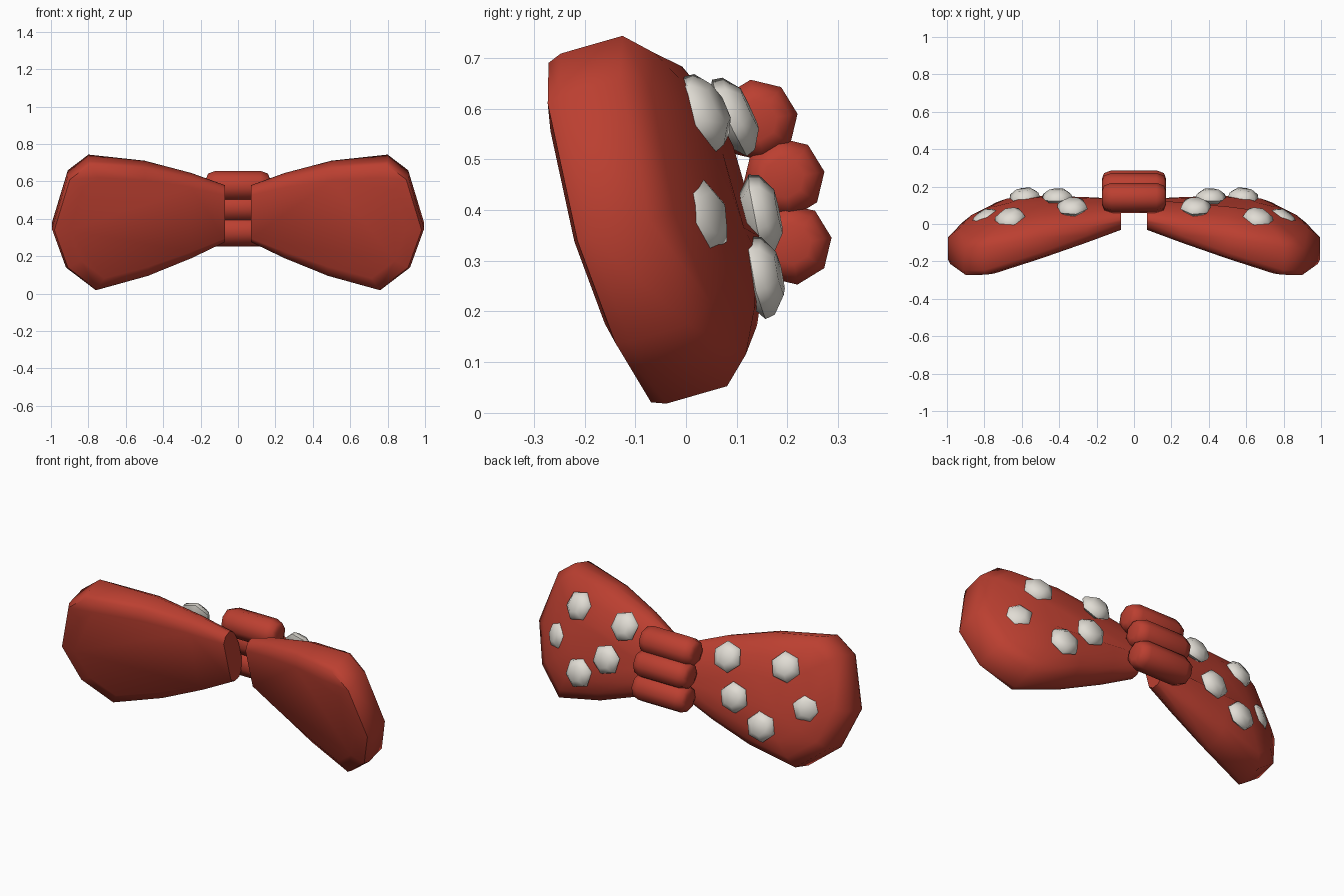
import bpy, bmesh, math
from mathutils import Vector, Matrix

cube = bpy.data.objects.get("Cube")
if cube:
    bpy.data.objects.remove(cube, do_unlink=True)


def material(name, rgb):
    m = bpy.data.materials.new(name)
    m.use_nodes = True
    m.diffuse_color = (*rgb, 1)
    bsdf = next(n for n in m.node_tree.nodes if n.type == 'BSDF_PRINCIPLED')
    bsdf.inputs["Base Color"].default_value = (*rgb, 1)
    bsdf.inputs["Roughness"].default_value = 0.7
    return m


red = material("red fabric", (0.5, 0.05, 0.03))
white = material("off white", (0.75, 0.72, 0.66))


def loft(name, rings, mat, matrix, angle):
    """Bridge equal rings of points, cap both ends, shade smooth."""
    bm = bmesh.new()
    loops = [[bm.verts.new(p) for p in ring] for ring in rings]
    n = len(loops[0])
    for a, b in zip(loops, loops[1:]):
        for i in range(n):
            j = (i + 1) % n
            bm.faces.new((a[i], a[j], b[j], b[i]))
    bm.faces.new(loops[0])
    bm.faces.new(loops[-1])
    bm.transform(matrix)
    bmesh.ops.recalc_face_normals(bm, faces=bm.faces)
    mesh = bpy.data.meshes.new(name)
    bm.to_mesh(mesh)
    bm.free()
    mesh.materials.append(mat)
    ob = bpy.data.objects.new(name, mesh)
    bpy.context.collection.objects.link(ob)
    bpy.ops.object.select_all(action='DESELECT')
    ob.select_set(True)
    bpy.context.view_layer.objects.active = ob
    bpy.ops.object.shade_smooth_by_angle(angle=math.radians(angle))
    return ob


def lathe(profile, sides, turn=0.0):
    """Rings around the z axis from (radius, height) pairs."""
    step = math.tau / sides
    return [[(r * math.cos(step * (i + turn)), r * math.sin(step * (i + turn)), h)
             for i in range(sides)] for r, h in profile]


def curve(x, points):
    """Piecewise linear value at x."""
    for (x0, y0), (x1, y1) in zip(points, points[1:]):
        if x <= x1:
            return y0 + (y1 - y0) * (x - x0) / (x1 - x0)
    return points[-1][1]


# Bow lobe outline and its depth along the width
outline = [(0.07, 0.185), (0.25, 0.26), (0.5, 0.338), (0.8, 0.384), (0.91, 0.305),
           (0.995, 0.02), (0.92, -0.2), (0.76, -0.337), (0.48, -0.28),
           (0.25, -0.2), (0.07, -0.123)]
front = [(0.07, 0.01), (0.77, -0.195), (0.995, -0.245)]
rim = [(0.07, 0.08), (0.78, -0.015), (0.995, -0.07)]
back = [(0.07, 0.13), (0.5, 0.13), (0.7, 0.1), (0.8, 0.065), (0.93, 0.02), (0.995, -0.04)]


def lobe_ring(scale, depth):
    ring = []
    for x, z in outline:
        if x > 0.55:
            x = 0.55 + (x - 0.55) * scale
        ring.append((x, depth(x), 0.02 + (z - 0.02) * scale))
    return ring


def dome(f):
    return lambda x: curve(x, rim) * (1 - f) + curve(x, back) * f


lobe = [lobe_ring(0.78, lambda x: curve(x, front)),
        lobe_ring(0.97, lambda x: curve(x, front) + 0.025),
        lobe_ring(1.0, lambda x: curve(x, front) + 0.055),
        lobe_ring(1.0, dome(0)),
        lobe_ring(0.86, dome(0.5)),
        lobe_ring(0.63, dome(0.8)),
        lobe_ring(0.3, dome(1))]
tilt = Matrix.Translation((0, 0, 0.38)) @ Matrix.Rotation(math.radians(16), 4, 'X')

# Spots on the back: position and facing
spots = [((0.33, 0.093, 0.585), (0.05, 0.9, 0.42)),
         ((0.41, 0.147, 0.39), (0.05, 0.97, 0.2)),
         ((0.585, 0.15, 0.268), (0.12, 0.97, 0.2)),
         ((0.665, 0.035, 0.593), (0.25, 0.85, 0.45)),
         ((0.8, 0.027, 0.387), (0.55, 0.8, 0.25))]
spot_shape = lathe([(0.045, -0.038), (0.085, -0.008), (0.08, 0.012), (0.045, 0.036)], 6, 0.3)

for side, sign in (("left", 1), ("right", -1)):
    mirror = Matrix.Diagonal((sign, 1, 1, 1))
    loft(side + "_bow_lobe", lobe, red, mirror @ tilt, 50)
    for i, (pos, normal) in enumerate(spots):
        facing = Vector(normal).to_track_quat('Z', 'Y').to_matrix().to_4x4()
        loft(f"{side}_spot_{i + 1}", spot_shape, white,
             mirror @ Matrix.Translation(pos) @ facing, 60)

# Three stacked folds of the centre knot
fold = lathe([(0.04, -0.17), (0.066, -0.16), (0.081, -0.12),
              (0.081, 0.12), (0.066, 0.16), (0.04, 0.17)], 8, 0.2)
lay = Matrix.Rotation(math.radians(90), 4, 'Y')
for name, y, z in (("upper", 0.14, 0.577), ("middle", 0.193, 0.463), ("lower", 0.207, 0.333)):
    loft(name + "_knot_fold", fold, red, Matrix.Translation((0, y, z)) @ lay, 60)
